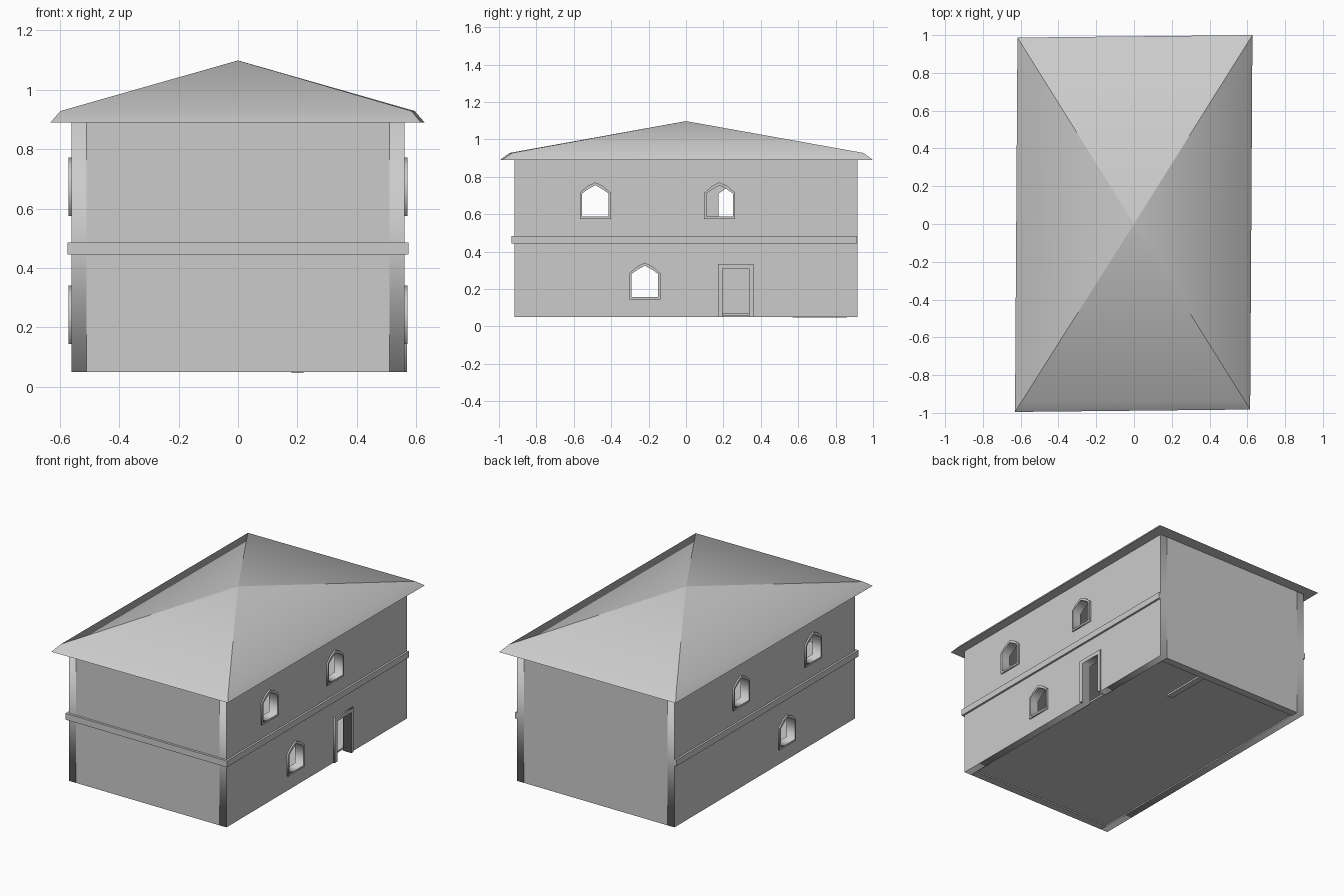
import bpy
from mathutils import Matrix

if "Cube" in bpy.data.objects:
    bpy.data.objects.remove(bpy.data.objects["Cube"])

W, L, Z0, Z1, T = 0.56, 0.917, 0.05, 0.89, 0.05   # half width, half length, base, eave, wall thickness
SIDE = Matrix(((0, 0, 1, 0), (1, 0, 0, 0), (0, 1, 0, 0), (0, 0, 0, 1)))  # profile (y, z) extruded along x


def mesh_object(name, verts, faces):
    me = bpy.data.meshes.new(name)
    me.from_pydata(verts, [], faces)
    ob = bpy.data.objects.new(name, me)
    bpy.context.collection.objects.link(ob)
    return ob


def box(name, x0, x1, y0, y1, z0, z1):
    v = [(x, y, z) for z in (z0, z1) for x, y in ((x0, y0), (x1, y0), (x1, y1), (x0, y1))]
    f = [(3, 2, 1, 0), (4, 5, 6, 7)] + [(i, (i + 1) % 4, (i + 1) % 4 + 4, i + 4) for i in range(4)]
    return mesh_object(name, v, f)


def slab(name, loops, x0, x1):
    """Outline with holes in the y-z plane, filled and extruded from x0 to x1."""
    cu = bpy.data.curves.new(name, 'CURVE')
    cu.dimensions = '2D'
    cu.fill_mode = 'BOTH'
    cu.extrude = abs(x1 - x0) / 2
    for pts in loops:
        sp = cu.splines.new('POLY')
        sp.points.add(len(pts) - 1)
        for p, (y, z) in zip(sp.points, pts):
            p.co = (y, z, 0, 1)
        sp.use_cyclic_u = True
    tmp = bpy.data.objects.new(name + "_curve", cu)
    bpy.context.collection.objects.link(tmp)
    dg = bpy.context.evaluated_depsgraph_get()
    me = bpy.data.meshes.new_from_object(tmp.evaluated_get(dg))
    bpy.data.objects.remove(tmp)
    me.transform(Matrix.Translation(((x0 + x1) / 2, 0, 0)) @ SIDE)
    me.name = name
    ob = bpy.data.objects.new(name, me)
    bpy.context.collection.objects.link(ob)
    return ob


def arch(c, z, inset=0.0):
    """Low pointed arch outline, centre c, sill height z."""
    h = 0.083 - inset
    b, s, t = z + inset, z + 0.14 - inset * 0.3, z + 0.196 - inset * 1.3
    return [(c - h, b), (c + h, b), (c + h, s), (c + h * 0.5, t - 0.02), (c, t),
            (c - h * 0.5, t - 0.02), (c - h, s)]


# side walls with arched windows and, on the right, a doorway
DOOR = [(0.195, Z0), (0.195, 0.31), (0.338, 0.31), (0.338, Z0)]
for side, sx, upper in (("right", 1, (-0.485, 0.18)), ("left", -1, (-0.485, 0.245))):
    wins = [(c, 0.575) for c in upper] + [(-0.22, 0.145)]
    door = DOOR if sx > 0 else []
    outline = [(-L, Z0)] + door + [(L, Z0), (L, Z1), (-L, Z1)]
    slab(side + "_wall", [outline] + [arch(c, z, 0.012) for c, z in wins], sx * (W - T), sx * W)
    for i, (c, z) in enumerate(wins):
        slab(f"{side}_window_frame_{i}", [arch(c, z), arch(c, z, 0.012)], sx * (W - 0.005), sx * (W + 0.01))

# door frame
slab("door_frame", [[(0.17, Z0), (0.17, 0.335), (0.36, 0.335), (0.36, Z0)] + DOOR[::-1]], W - 0.005, W + 0.009)

# end walls, ground floor and thin stair base
for name, s in (("front_wall", -1), ("back_wall", 1)):
    y0, y1 = sorted((s * L, s * (L - T)))
    box(name, -W + T, W - T, y0, y1, Z0, Z1)
box("ground_floor", -W + T, W - T, -L + T, L - T, Z0 + 0.008, Z0 + 0.02)
box("stair_base", 0.18, 0.22, 0.57, 0.86, 0.047, 0.06)

# upper floor, projecting as a band on the front and sides
box("floor_band", -0.573, 0.573, -0.932, L - 0.002, 0.445, 0.485)

# hipped roof: four separately shaded slopes with a flared eave, and a soffit
eave = [(-0.63, -0.995, Z1), (0.615, -0.982, Z1), (0.627, 1.0, Z1), (-0.617, 0.987, Z1)]
ring = [(x * 0.948, y * 0.948, 0.928) for x, y, z in eave]
verts, faces = [], []
for i in range(4):
    j, n = (i + 1) % 4, len(verts)
    verts += [eave[i], eave[j], ring[j], ring[i], (0, 0, 1.098)]
    faces += [(n, n + 1, n + 2, n + 3), (n + 3, n + 2, n + 4)]
n = len(verts)
verts += eave
faces.append((n + 3, n + 2, n + 1, n))
roof = mesh_object("roof", verts, faces)
for p in roof.data.polygons:
    p.use_smooth = True
